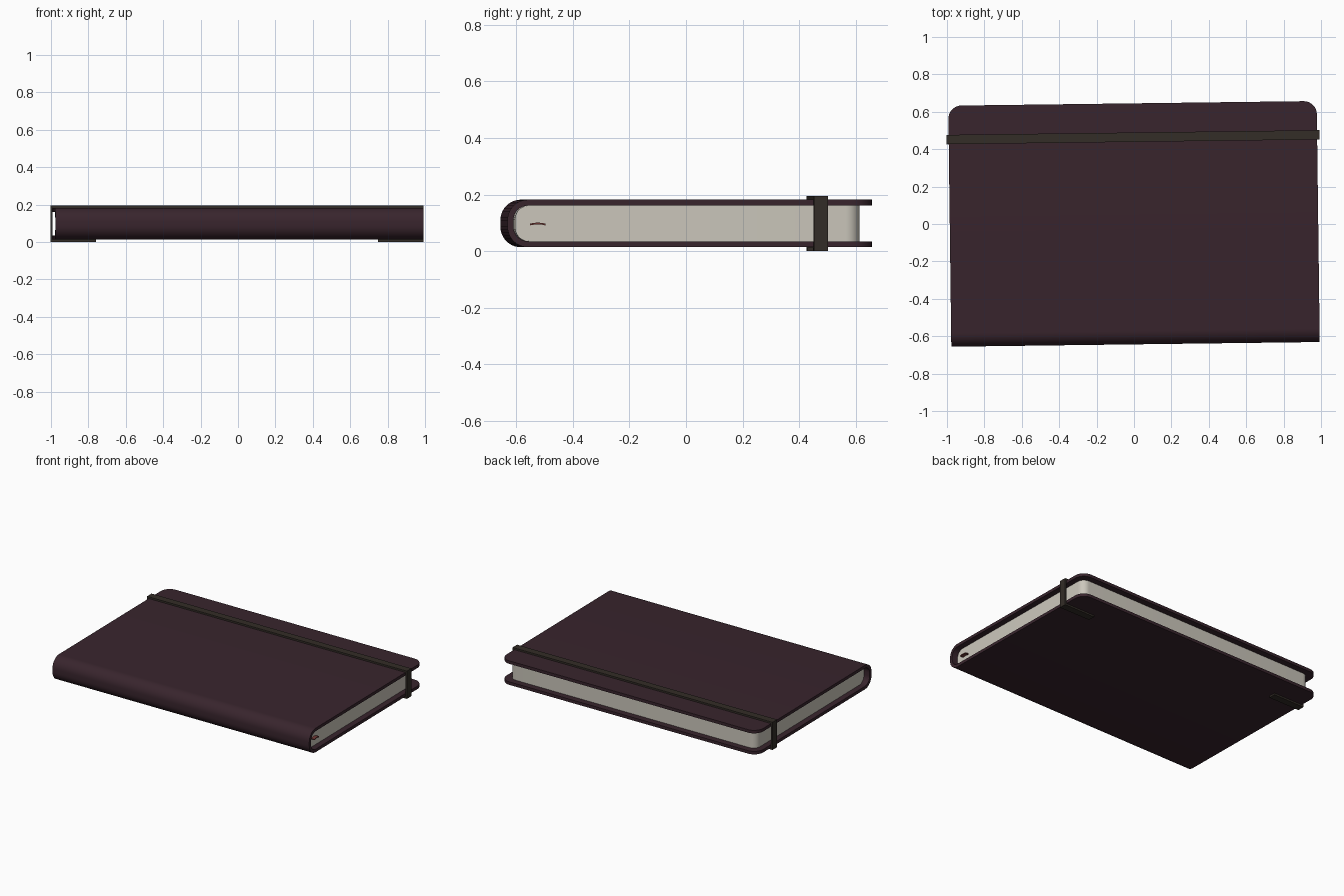
import bpy, bmesh, math

if "Cube" in bpy.data.objects:
    bpy.data.objects.remove(bpy.data.objects["Cube"])

TILT = 0.0127          # the notebook lies slightly turned
ZC = 0.098             # mid height of the book


def material(name, rgb):
    m = bpy.data.materials.new(name)
    m.diffuse_color = (*rgb, 1)
    m.use_nodes = True
    m.node_tree.nodes["Principled BSDF"].inputs["Base Color"].default_value = m.diffuse_color
    return m


def finish(name, bm, mat, thickness=0):
    bmesh.ops.recalc_face_normals(bm, faces=bm.faces)
    me = bpy.data.meshes.new(name)
    bm.to_mesh(me)
    bm.free()
    ob = bpy.data.objects.new(name, me)
    bpy.context.collection.objects.link(ob)
    me.materials.append(mat)
    bpy.ops.object.select_all(action='DESELECT')
    ob.select_set(True)
    bpy.context.view_layer.objects.active = ob
    if thickness:
        s = ob.modifiers.new("thickness", 'SOLIDIFY')
        s.thickness, s.offset, s.use_even_offset = thickness, 0, True
        bpy.ops.object.modifier_apply(modifier=s.name)
    bpy.ops.object.shade_smooth_by_angle(angle=math.radians(35))
    ob.rotation_euler.z = TILT
    return ob


def book_rows(half_x, y_spine, y_fore, half_h, r_spine, r_corner, n=10):
    """Rows (y, z, half width): rounded fore corners, round spine, mirrored in z."""
    rows = []
    for i in range(n + 1):
        a = math.pi / 2 * i / n
        rows.append((y_fore - r_corner + r_corner * math.cos(a), half_h,
                     half_x - r_corner + r_corner * math.sin(a)))
    for i in range(n + 1):
        a = math.pi / 2 * i / n
        rows.append((y_spine + r_spine - r_spine * math.sin(a),
                     half_h - r_spine + r_spine * math.cos(a), half_x))
    return rows + [(y, -z, w) for y, z, w in reversed(rows)]


def loft(rows, solid=False):
    bm = bmesh.new()
    L = [bm.verts.new((-w, y, z + ZC)) for y, z, w in rows]
    R = [bm.verts.new((w, y, z + ZC)) for y, z, w in rows]
    n = len(rows)
    for i in range(n - 1):
        bm.faces.new((L[i], R[i], R[i + 1], L[i + 1]))
    if solid:
        for S in (L, R):
            for i in range(n // 2 - 1):
                bm.faces.new((S[i], S[i + 1], S[n - 2 - i], S[n - 1 - i]))
        bm.faces.new((L[0], L[-1], R[-1], R[0]))
    return bm


leather = material("dark_leather", (0.04, 0.018, 0.026))
paper = material("paper", (0.6, 0.57, 0.5))
elastic = material("elastic", (0.033, 0.026, 0.02))
ribbon = material("ribbon", (0.16, 0.04, 0.035))

# wrap-around cover
finish("cover", loft(book_rows(0.985, -0.633, 0.645, 0.0735, 0.062, 0.07)), leather, 0.021)

# page block
finish("pages", loft(book_rows(0.945, -0.616, 0.602, 0.063, 0.048, 0.05), True), paper)


def strip(points, width, centre, along):
    """Ribbon through 2D points (u, z); along = 'x' or 'y' is the u axis."""
    bm = bmesh.new()
    pairs = []
    for u, z in points:
        cs = [centre - width / 2, centre + width / 2]
        pairs.append([bm.verts.new((u, c, z) if along == 'x' else (c, u, z)) for c in cs])
    for p, q in zip(pairs, pairs[1:]):
        bm.faces.new((p[0], p[1], q[1], q[0]))
    return bm


# elastic closure band with its ends tucked under the back cover
half = [(0.755, 0.0065), (0.991, 0.0065), (0.991, 0.1885)]
path = half + [(-x, z) for x, z in reversed(half)]
finish("elastic_band", strip(path, 0.05, 0.464, 'x'), elastic, 0.012)

# bookmark ribbon tip at the spine end
arch = [(-0.536 + 0.027 * t, 0.098 - 0.004 * t * t) for t in (-1, -0.5, 0, 0.5, 1)]
finish("bookmark_ribbon", strip(arch, 0.07, 0.935, 'y'), ribbon, 0.006)
